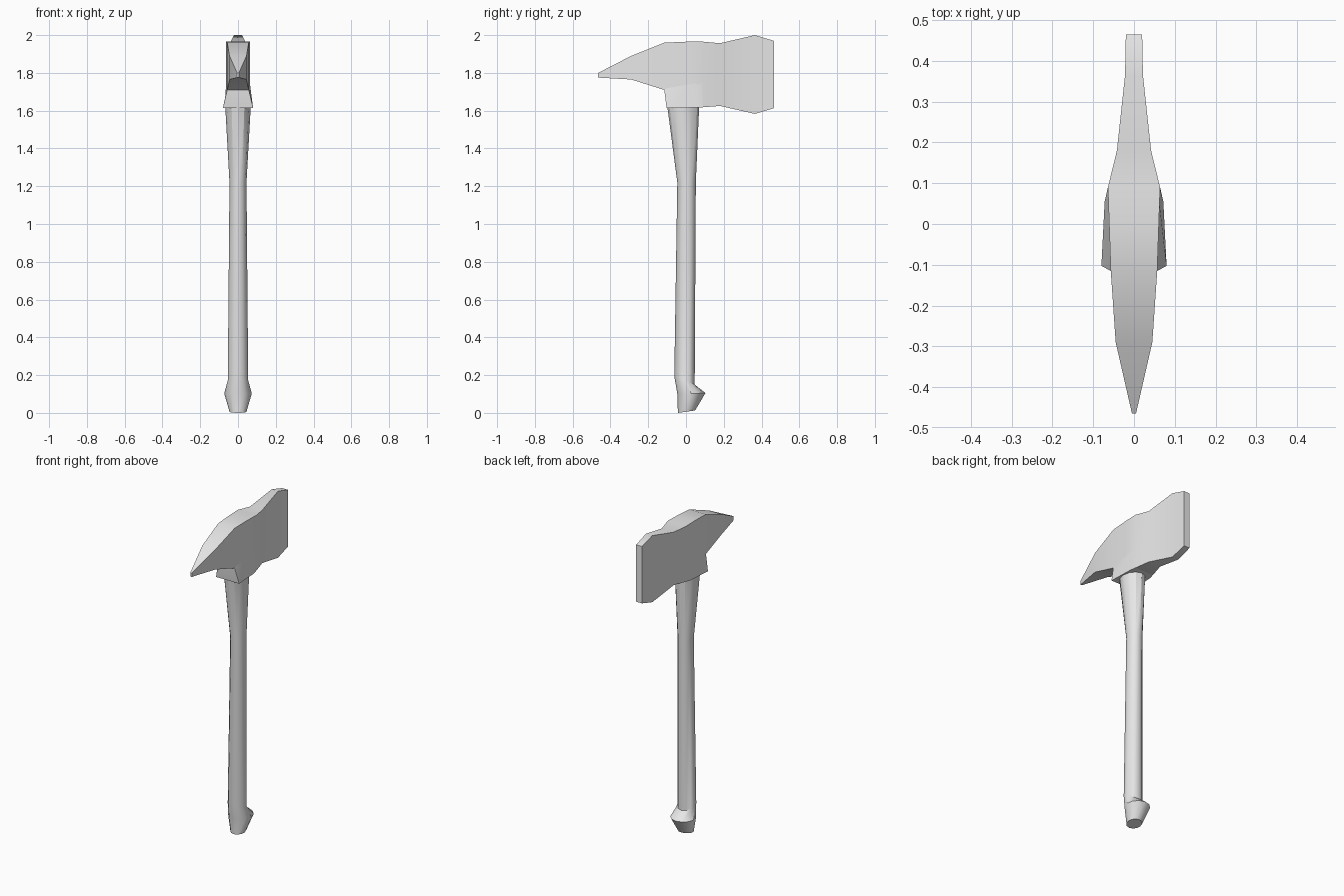
import bpy
import bmesh
import math

cube = bpy.data.objects.get("Cube")
if cube:
    bpy.data.objects.remove(cube, do_unlink=True)

grey = bpy.data.materials.new("light grey")
grey.use_nodes = True
grey.diffuse_color = (0.8, 0.8, 0.8, 1)
grey.node_tree.nodes["Principled BSDF"].inputs["Base Color"].default_value = (0.8, 0.8, 0.8, 1)


def loft(name, rings):
    """Skin a list of equal-length point rings and cap both ends."""
    bm = bmesh.new()
    rows = [[bm.verts.new(p) for p in ring] for ring in rings]
    n = len(rows[0])
    for a, b in zip(rows, rows[1:]):
        for i in range(n):
            j = (i + 1) % n
            bm.faces.new((a[i], a[j], b[j], b[i]))
    bm.faces.new(rows[0])
    bm.faces.new(rows[-1])
    bmesh.ops.recalc_face_normals(bm, faces=bm.faces[:])
    mesh = bpy.data.meshes.new(name)
    bm.to_mesh(mesh)
    bm.free()
    mesh.materials.append(grey)
    obj = bpy.data.objects.new(name, mesh)
    bpy.context.collection.objects.link(obj)
    bpy.ops.object.select_all(action='DESELECT')
    obj.select_set(True)
    bpy.context.view_layer.objects.active = obj
    bpy.ops.object.shade_smooth_by_angle(angle=math.radians(32))
    return obj


def slab(y, low, high, low_half, high_half):
    return [(-low_half, y, low), (low_half, y, low), (high_half, y, high), (-high_half, y, high)]


def oval(front, back, half, z_front, z_back, sides=12):
    ring = []
    for i in range(sides):
        a = math.tau * i / sides
        t = (1 + math.sin(a)) / 2
        ring.append((half * math.cos(a), front + (back - front) * t,
                     z_front + (z_back - z_front) * t))
    return ring


# Axe head, from spike tip to blade edge: y, low z, high z, half width
head = [(-0.465, 1.775, 1.80, 0.005), (-0.29, 1.765, 1.89, 0.045),
        (-0.115, 1.71, 1.96, 0.057), (0, 1.66, 1.965, 0.061),
        (0.09, 1.618, 1.965, 0.064), (0.18, 1.625, 1.957, 0.042),
        (0.365, 1.583, 2.0, 0.022), (0.465, 1.613, 1.97, 0.02)]
loft("axe_head", [slab(y, lo, hi, w, w) for y, lo, hi, w in head])

# Flared collar under the head
collar = [slab(-0.115, 1.71, 1.72, 0.057, 0.057), slab(-0.103, 1.614, 1.72, 0.08, 0.057),
          slab(0.055, 1.616, 1.75, 0.072, 0.062), slab(0.09, 1.618, 1.76, 0.064, 0.063)]
loft("collar", collar)

# Handle with a swollen knob at the foot: front y, back y, half width, front z, back z
handle = [(-0.043, 0.048, 0.045, 0, 0.013), (-0.046, 0.103, 0.073, 0.1, 0.105),
          (-0.062, 0.046, 0.054, 0.195, 0.15), (-0.046, 0.052, 0.045, 1.22, 1.22),
          (-0.1, 0.07, 0.068, 1.63, 1.63)]
loft("handle", [oval(*ring) for ring in handle])
